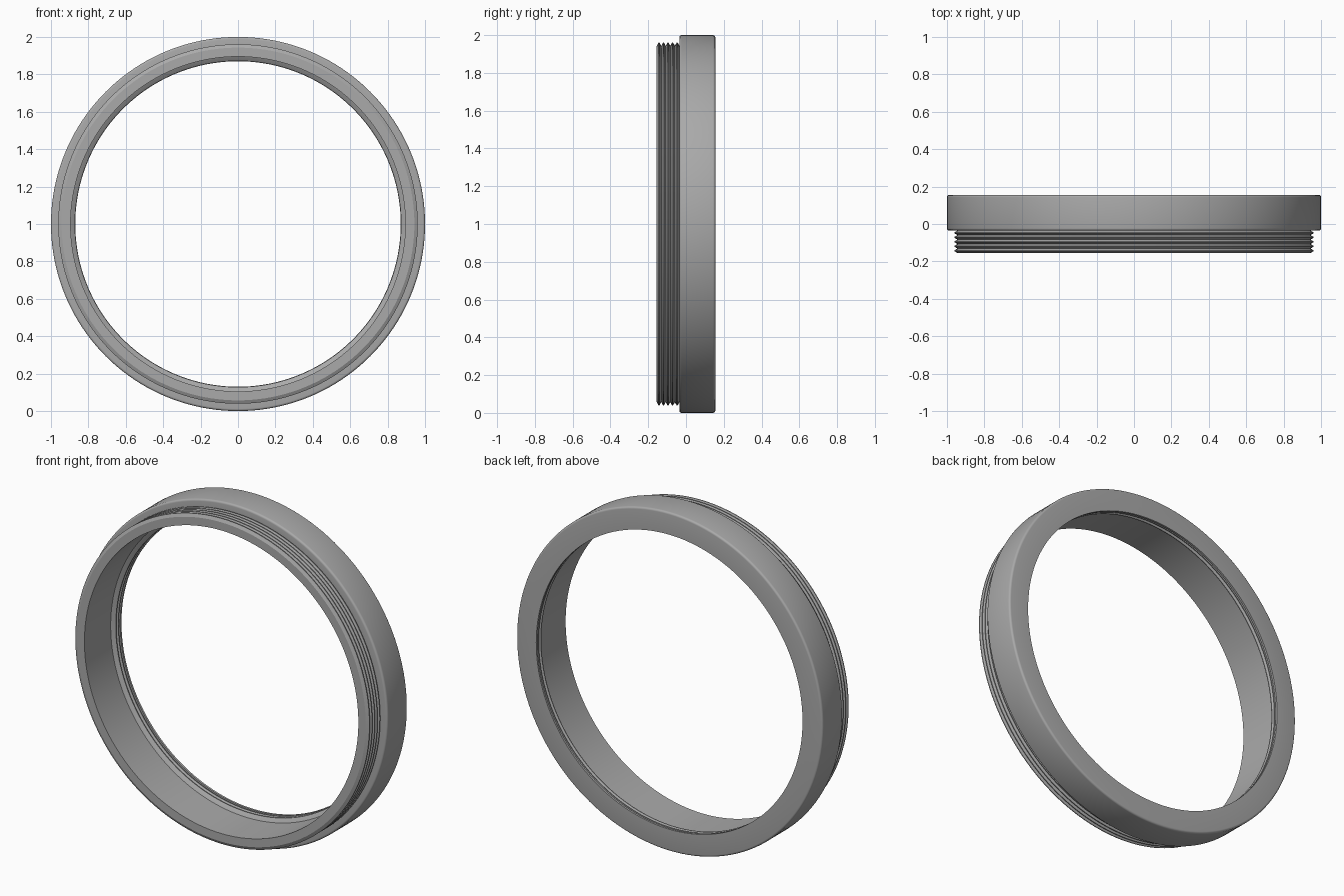
import bpy, bmesh, math
from mathutils import Matrix, Vector

cube = bpy.data.objects.get("Cube")
if cube:
    bpy.data.objects.remove(cube)

SEGMENTS = 160
FRONT, SHOULDER, BACK = -0.155, -0.035, 0.155

metal = bpy.data.materials.new("grey_metal")
metal.use_nodes = True
grey = (0.4, 0.4, 0.4, 1)
metal.diffuse_color = grey
metal.node_tree.nodes["Principled BSDF"].inputs["Base Color"].default_value = grey


def thread(start, end, teeth, root, crest):
    """V-shaped teeth along the axis, as (radius, y) points."""
    pitch = (end - start) / teeth
    points = []
    for i in range(teeth):
        y = start + i * pitch
        points += [(root, y), (crest, y + pitch * 0.4), (crest, y + pitch * 0.6)]
    return points + [(root, end)]


def rounded(radius, y, dr, dy, size=0.012, steps=4):
    """Quarter-round corner turning from direction dr to direction dy."""
    points = []
    for i in range(steps + 1):
        a = math.pi / 2 * i / steps
        points.append((radius - size + size * math.sin(a) if dr > 0 else radius - size + size * math.cos(a),
                       y + dy * size * (1 - math.cos(a)) if dr > 0 else y - dy * size * (1 - math.sin(a))))
    return points


def lathe(name, profile):
    """Revolve a closed (radius, y) profile around the y axis."""
    bm = bmesh.new()
    centre = Vector((0, 0, 1))
    rings = []
    for s in range(SEGMENTS):
        turn = Matrix.Rotation(2 * math.pi * s / SEGMENTS, 3, 'Y')
        rings.append([bm.verts.new(centre + turn @ Vector((r, y, 0))) for r, y in profile])
    count = len(profile)
    for s in range(SEGMENTS):
        a, b = rings[s], rings[(s + 1) % SEGMENTS]
        for i in range(count):
            j = (i + 1) % count
            bm.faces.new((a[i], a[j], b[j], b[i]))
    bmesh.ops.recalc_face_normals(bm, faces=bm.faces)
    mesh = bpy.data.meshes.new(name)
    bm.to_mesh(mesh)
    bm.free()
    obj = bpy.data.objects.new(name, mesh)
    bpy.context.collection.objects.link(obj)
    mesh.materials.append(metal)
    bpy.ops.object.select_all(action='DESELECT')
    obj.select_set(True)
    bpy.context.view_layer.objects.active = obj
    bpy.ops.object.shade_smooth_by_angle(angle=math.radians(28))
    return obj


# Outside: threaded neck, then the rounded collar
outside = thread(FRONT, SHOULDER, 5, 0.943, 0.961)
outside += rounded(1.0, SHOULDER, 1, 1)
outside += rounded(1.0, BACK, -1, 1)

# Inside: threaded lip at the back, then the plain bore
inside = [(0.87, BACK), (0.87, 0.143)]
inside += thread(0.143, 0.095, 2, 0.886, 0.872)
inside += [(0.895, 0.09), (0.895, FRONT)]

lathe("threaded_ring", outside + inside)
